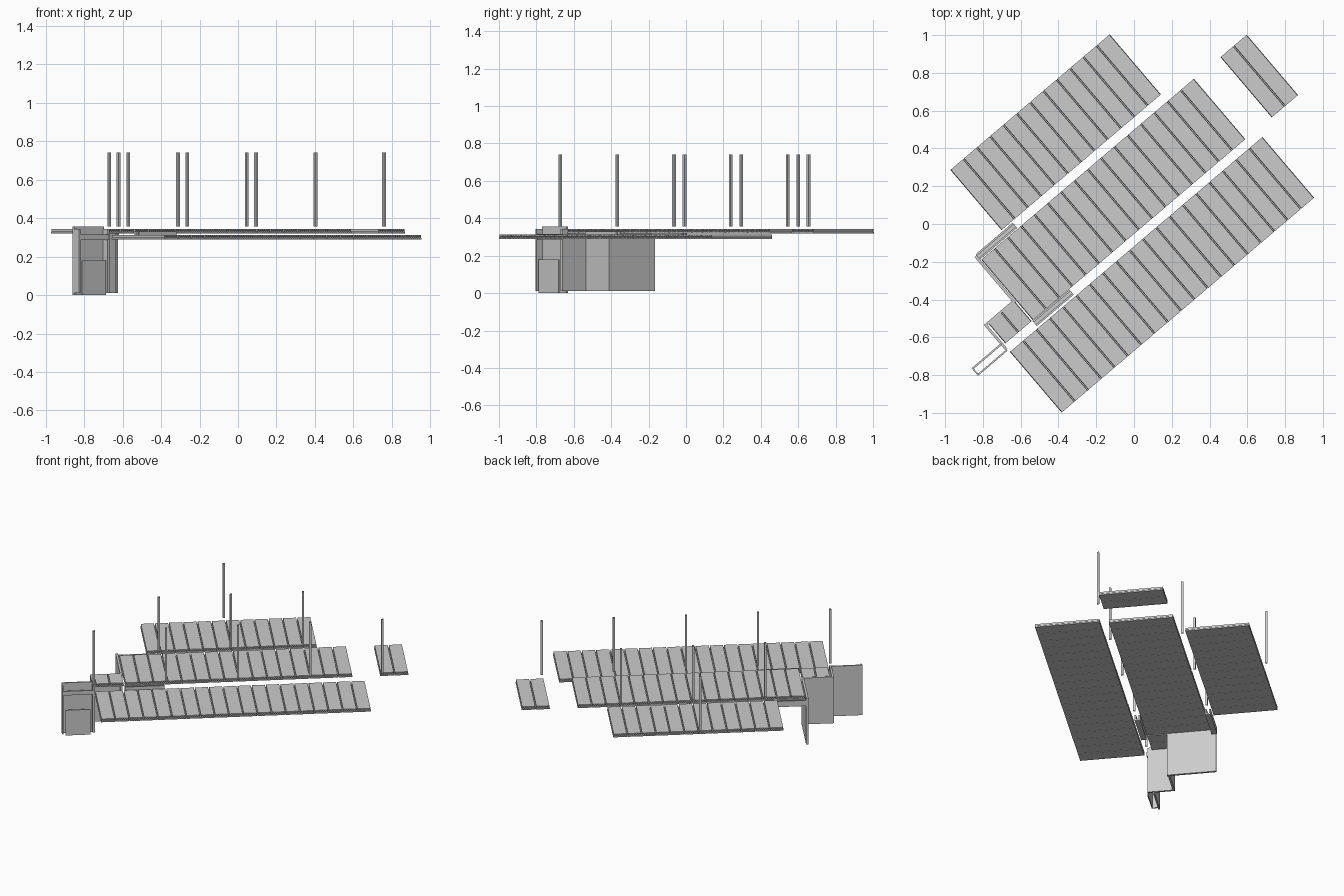
import bpy
from math import cos, sin, pi, radians
from mathutils import Matrix

if "Cube" in bpy.data.objects:
    bpy.data.objects.remove(bpy.data.objects["Cube"])

PITCH = 0.0925      # width of one floor slab
THICK = 0.024       # slab thickness
TURN = Matrix.Rotation(radians(40.4), 4, 'Z')   # the whole building is turned on the plot


def material(name, grey):
    m = bpy.data.materials.new(name)
    m.use_nodes = True
    m.diffuse_color = (grey, grey, grey, 1)
    m.node_tree.nodes["Principled BSDF"].inputs["Base Color"].default_value = m.diffuse_color
    return m


concrete = material("concrete grey", 0.6)


def add(name, mesh, matrix):
    ob = bpy.data.objects.new(name, mesh)
    bpy.context.scene.collection.objects.link(ob)
    ob.matrix_world = TURN @ matrix
    return ob


def box(name, u, v, z, capped=True):
    """Box between (min, max) pairs along the building axes."""
    corners = [(a, b, c) for c in z for b in v for a in u]
    faces = [(0, 1, 5, 4), (1, 3, 7, 5), (3, 2, 6, 7), (2, 0, 4, 6)]
    if capped:
        faces += [(0, 2, 3, 1), (4, 5, 7, 6)]
    mesh = bpy.data.meshes.new(name)
    mesh.from_pydata(corners, [], faces)
    mesh.materials.append(concrete)
    return add(name, mesh, Matrix())


def slab_mesh(name, length):
    """Hollow core slab: keyed outline with a row of round cores."""
    curve = bpy.data.curves.new(name, 'CURVE')
    curve.dimensions = '2D'
    curve.fill_mode = 'BOTH'
    curve.extrude = length / 2
    w, t = PITCH / 2, THICK
    outline = [(-w + .001, 0), (w - .001, 0), (w - .001, t * .3), (w - .004, t * .45),
               (w - .004, t), (-w + .004, t), (-w + .004, t * .45), (-w + .001, t * .3)]
    loops = [outline]
    for i in range(6):
        x = (i - 2.5) * 0.0138
        loops.append([(x + .0052 * cos(k * pi / 4), t / 2 + .0065 * sin(k * pi / 4))
                      for k in range(8)])
    for pts in loops:
        s = curve.splines.new('POLY')
        s.points.add(len(pts) - 1)
        for p, (x, y) in zip(s.points, pts):
            p.co = (x, y, 0, 1)
        s.use_cyclic_u = True
    helper = bpy.data.objects.new("slab_profile", curve)
    bpy.context.scene.collection.objects.link(helper)
    graph = bpy.context.evaluated_depsgraph_get()
    graph.update()
    mesh = bpy.data.meshes.new_from_object(helper.evaluated_get(graph))
    bpy.data.objects.remove(helper)
    mesh.materials.clear()
    mesh.materials.append(concrete)
    for p in mesh.polygons:
        p.use_smooth = False
    return mesh


def slab_row(name, u0, v, z, count):
    """Row of slabs laid side by side along the building."""
    place = Matrix.Translation((u0 + PITCH / 2, sum(v) / 2, z)) @ Matrix.Rotation(pi / 2, 4, 'X')
    ob = add(name, slab_mesh(name, v[1] - v[0]), place)
    arr = ob.modifiers.new("repeat", 'ARRAY')
    arr.count = count
    arr.use_relative_offset = False
    arr.use_constant_offset = True
    arr.constant_offset_displace = (PITCH, 0, 0)


# Floor slabs
HIGH, LOW = 0.32, 0.289
slab_row("front_floor", -0.94, (-0.512, -0.09), LOW, 19)
slab_row("middle_floor", -0.739, (-0.04, 0.38), HIGH, 16)
slab_row("back_floor", -0.556, (0.43, 0.848), HIGH, 12)
slab_row("end_floor", 0.92, (-0.043, 0.376), HIGH, 2)
slab_row("landing_floor", -0.93, (-0.04, 0.095), HIGH, 2)

# Stepped outer walls
box("tall_wall", (-0.757, -0.742), (0.09, 0.414), (0.012, 0.343))
box("return_wall", (-0.95, -0.742), (0.095, 0.108), (0.012, 0.343))
box("short_wall", (-0.952, -0.938), (-0.07, 0.108), (0.012, 0.343))

# Porch: back wall, end walls, lintel and low door panel
box("porch_back_wall", (-1.15, -0.945), (-0.034, -0.024), (0.0, 0.357))
box("porch_end_wall", (-1.15, -1.142), (-0.077, -0.024), (0.01, 0.343))
box("porch_lintel", (-1.15, -0.945), (-0.077, -0.068), (0.287, 0.316))
box("porch_door", (-1.128, -0.965), (-0.075, -0.068), (0.0, 0.18))

# Channel shaped edge beams beside the middle floor
for side, v in (("back", 0.385), ("front", -0.078)):
    box(side + "_beam_web", (-0.742, -0.485), (v, v + 0.036), (0.289, 0.3))
    for edge, dv in (("inner", 0), ("outer", 0.026)):
        box(side + "_beam_" + edge + "_rim", (-0.742, -0.485),
            (v + dv, v + dv + 0.01), (0.3, 0.33))

# Open tube columns: rows of (first position, row offset, count)
R = 0.007
for row, (u0, v, count) in {"front": (-0.945, -0.078, 5), "middle": (-0.478, 0.396, 3),
                            "back": (-0.01, 0.868, 1)}.items():
    for i in range(count):
        u = u0 + i * 0.469
        box(f"{row}_column_{i + 1}", (u - R, u + R), (v - R, v + R), (0.357, 0.742), capped=False)
